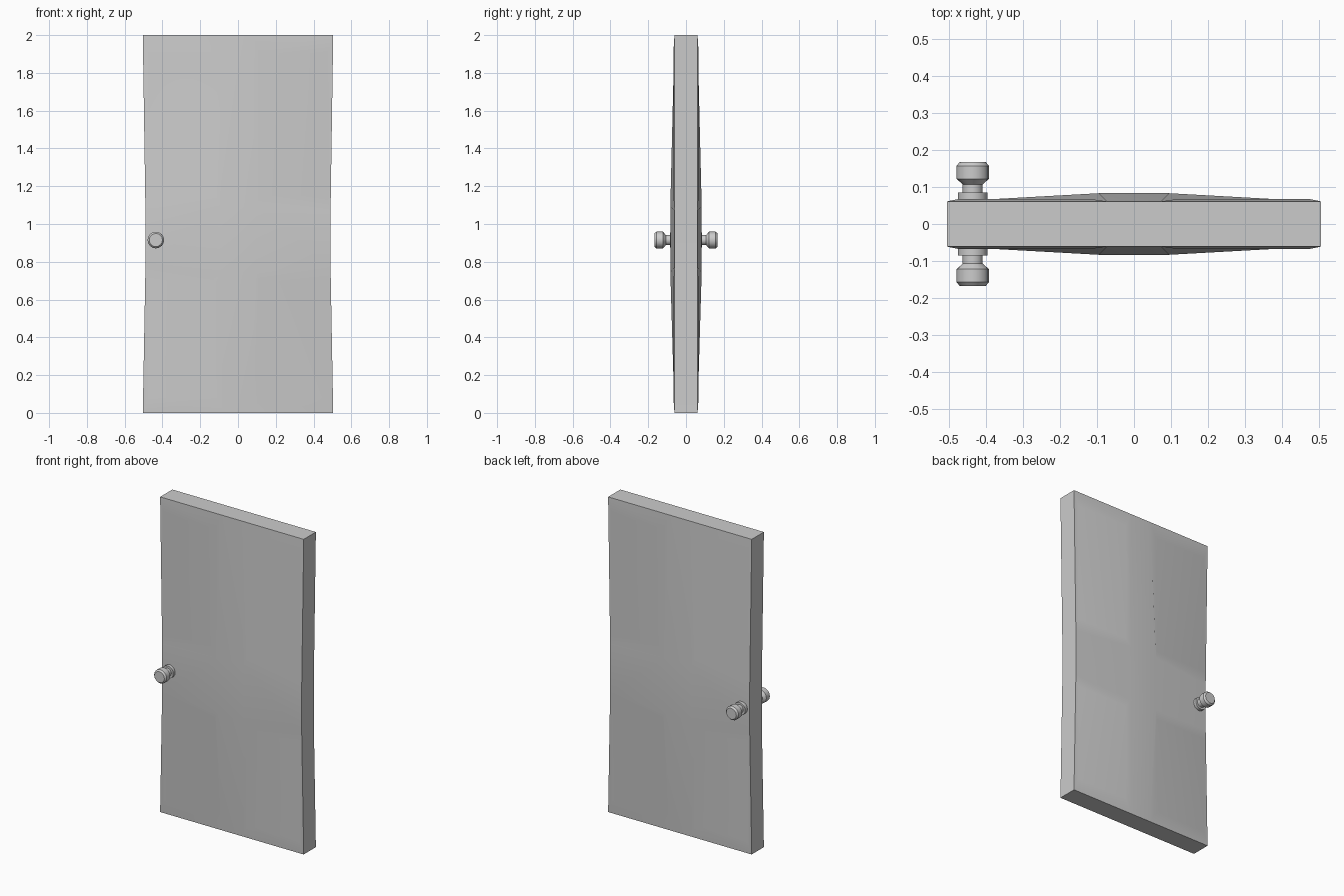
import bpy, bmesh
from math import sin, cos, pi, radians

if "Cube" in bpy.data.objects:
    bpy.data.objects.remove(bpy.data.objects["Cube"])


def finish(name, bm, angle=30):
    bmesh.ops.recalc_face_normals(bm, faces=bm.faces[:])
    mesh = bpy.data.meshes.new(name)
    bm.to_mesh(mesh)
    bm.free()
    obj = bpy.data.objects.new(name, mesh)
    bpy.context.collection.objects.link(obj)
    bpy.ops.object.select_all(action='DESELECT')
    obj.select_set(True)
    bpy.context.view_layer.objects.active = obj
    bpy.ops.object.shade_smooth_by_angle(angle=radians(angle))
    return obj


EDGE_Y, PANEL_Y, CENTRE_Y = 0.061, 0.067, 0.083


def door_side(bm, side):
    """One face of the door: four panels around a bowed cross. Returns the outer loop."""
    q = {}
    for sx in (-1, 1):
        # rows: outer edge, panel outer, panel inner, centre block, bar end
        for sz, zs in ((1, (2.0, 1.905, 1.15, 1.095, 1.07)),
                       (-1, (0.0, 0.08, 0.70, 0.745, 0.77))):
            end, outer, inner, mid, bar = zs
            pts = {'corner': (0.504, EDGE_Y, end), 'top': (0.073, EDGE_Y, end),
                   'side': (0.49, EDGE_Y, bar), 'centre': (0.095, CENTRE_Y, mid),
                   'oo': (0.475, PANEL_Y, outer), 'io': (0.115, PANEL_Y, outer),
                   'ii': (0.115, PANEL_Y, inner), 'oi': (0.475, PANEL_Y, inner)}
            v = {k: bm.verts.new((sx * x, side * y, z)) for k, (x, y, z) in pts.items()}
            for names in (('oo', 'io', 'ii', 'oi'), ('corner', 'top', 'io', 'oo'),
                          ('corner', 'side', 'oi', 'oo'), ('top', 'centre', 'ii', 'io'),
                          ('side', 'centre', 'ii', 'oi')):
                bm.faces.new([v[n] for n in names])
            q[sx, sz] = v
    # cross bars and centre
    ring = [(1, 1), (-1, 1), (-1, -1), (1, -1)]
    for s in (1, -1):
        l, r = q[-1, s], q[1, s]
        bm.faces.new((l['top'], r['top'], r['centre'], l['centre']))
        lo, hi = q[s, -1], q[s, 1]
        bm.faces.new((lo['side'], hi['side'], hi['centre'], lo['centre']))
    bm.faces.new([q[k]['centre'] for k in ring])
    loop = []
    for i, k in enumerate(ring):
        order = ('side', 'corner', 'top') if i % 2 == 0 else ('top', 'corner', 'side')
        loop += [q[k][n] for n in order]
    return loop


# Door leaf: both faces joined by the rim
bm = bmesh.new()
front, back = door_side(bm, -1), door_side(bm, 1)
n = len(front)
for i in range(n):
    j = (i + 1) % n
    bm.faces.new((front[i], front[j], back[j], back[i]))
finish("door_leaf", bm)


# Door knobs: turned profile (radius, distance from the door's middle)
PROFILE = [(0.04, 0.05), (0.04, 0.085), (0.027, 0.085), (0.027, 0.107),
           (0.044, 0.122), (0.044, 0.157), (0.035, 0.167)]
SEG = 16


def knob(name, side):
    bm = bmesh.new()
    rings = [[bm.verts.new((-0.435 + r * cos(2 * pi * i / SEG), side * y,
                            0.915 + r * sin(2 * pi * i / SEG))) for i in range(SEG)]
             for r, y in PROFILE]
    for a, b in zip(rings, rings[1:]):
        for i in range(SEG):
            j = (i + 1) % SEG
            bm.faces.new((a[i], a[j], b[j], b[i]))
    bm.faces.new(rings[0])
    bm.faces.new(rings[-1])
    finish(name, bm)


knob("front_knob", -1)
knob("back_knob", 1)
